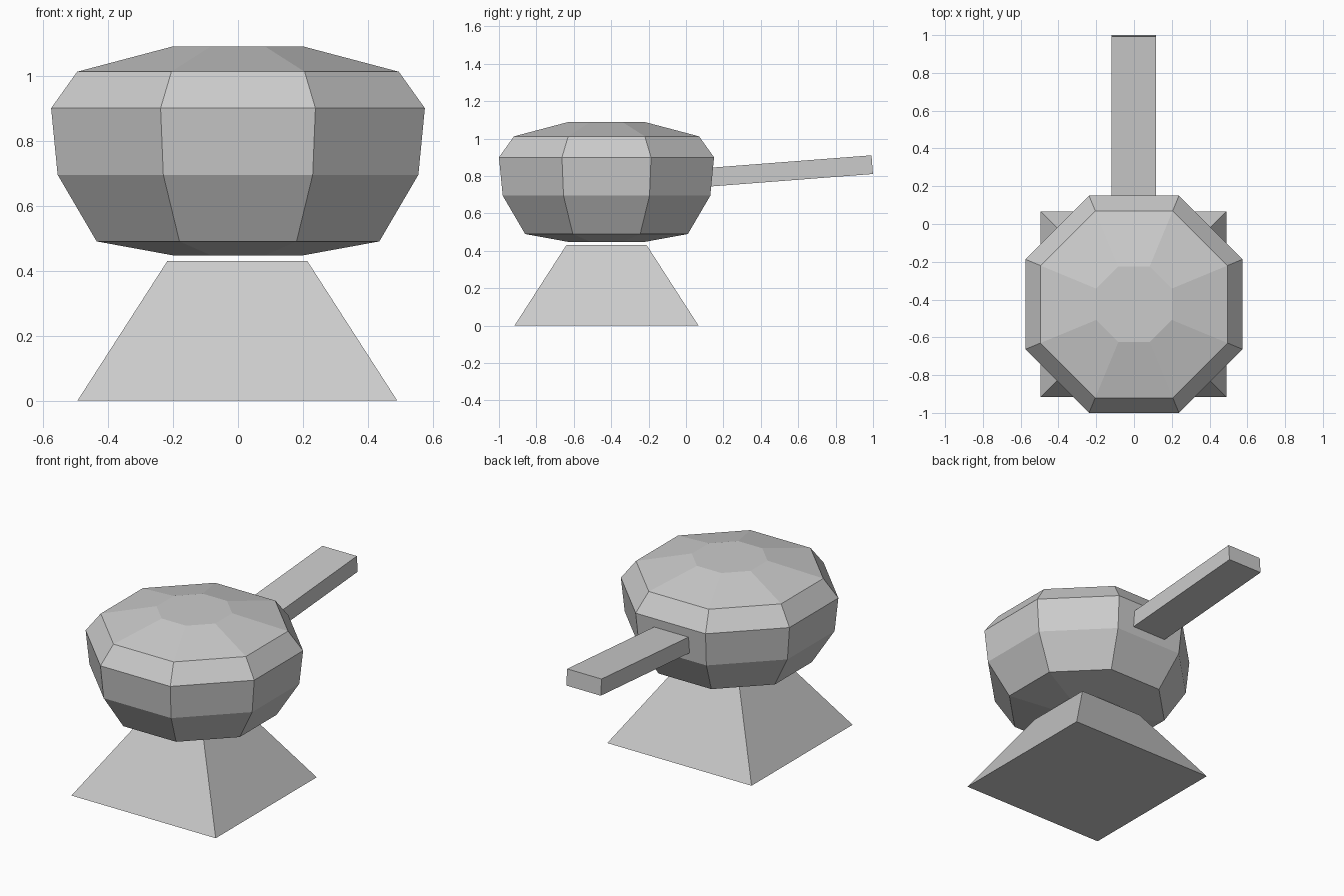
import bpy, bmesh, math
from mathutils import Matrix

cube = bpy.data.objects.get("Cube")
if cube:
    bpy.data.objects.remove(cube, do_unlink=True)

grey = bpy.data.materials.new("plain grey")
grey.use_nodes = True
colour = (0.6, 0.6, 0.6, 1)
grey.diffuse_color = colour
grey.node_tree.nodes["Principled BSDF"].inputs["Base Color"].default_value = colour

CENTRE_Y = -0.425


def add_object(name, bm):
    bmesh.ops.recalc_face_normals(bm, faces=bm.faces)
    mesh = bpy.data.meshes.new(name)
    bm.to_mesh(mesh)
    bm.free()
    mesh.materials.append(grey)
    obj = bpy.data.objects.new(name, mesh)
    bpy.context.collection.objects.link(obj)
    return obj


def stacked_prism(name, sides, profile):
    """Loft regular polygons; profile holds (flat-to-centre distance, height)."""
    bm = bmesh.new()
    step = 2 * math.pi / sides
    rings = []
    for apothem, z in profile:
        r = apothem / math.cos(step / 2)
        rings.append([bm.verts.new((r * math.cos((i + 0.5) * step),
                                    r * math.sin((i + 0.5) * step), z))
                      for i in range(sides)])
    for low, high in zip(rings, rings[1:]):
        for i in range(sides):
            j = (i + 1) % sides
            bm.faces.new((low[i], low[j], high[j], high[i]))
    bm.faces.new(rings[0][::-1])
    bm.faces.new(rings[-1])
    obj = add_object(name, bm)
    obj.location.y = CENTRE_Y
    return obj


# Pyramid stand with a cut-off top
stand = stacked_prism("stand", 4, [(0.492, 0), (0.215, 0.43)])
stand.location.x = -0.002

# Eight-sided rounded head
stacked_prism("head", 8, [(0.2, 0.447), (0.435, 0.49), (0.555, 0.695),
                          (0.575, 0.9), (0.495, 1.012), (0.2, 1.09)])

# Slightly raised bar out of the back of the head
bm = bmesh.new()
bmesh.ops.create_cube(bm, size=1)
bmesh.ops.scale(bm, vec=(0.235, 0.88, 0.1), verts=bm.verts)
bmesh.ops.rotate(bm, matrix=Matrix.Rotation(math.radians(4.4), 3, "X"), verts=bm.verts)
bar = add_object("back_bar", bm)
bar.location = (-0.001, 0.557, 0.827)
